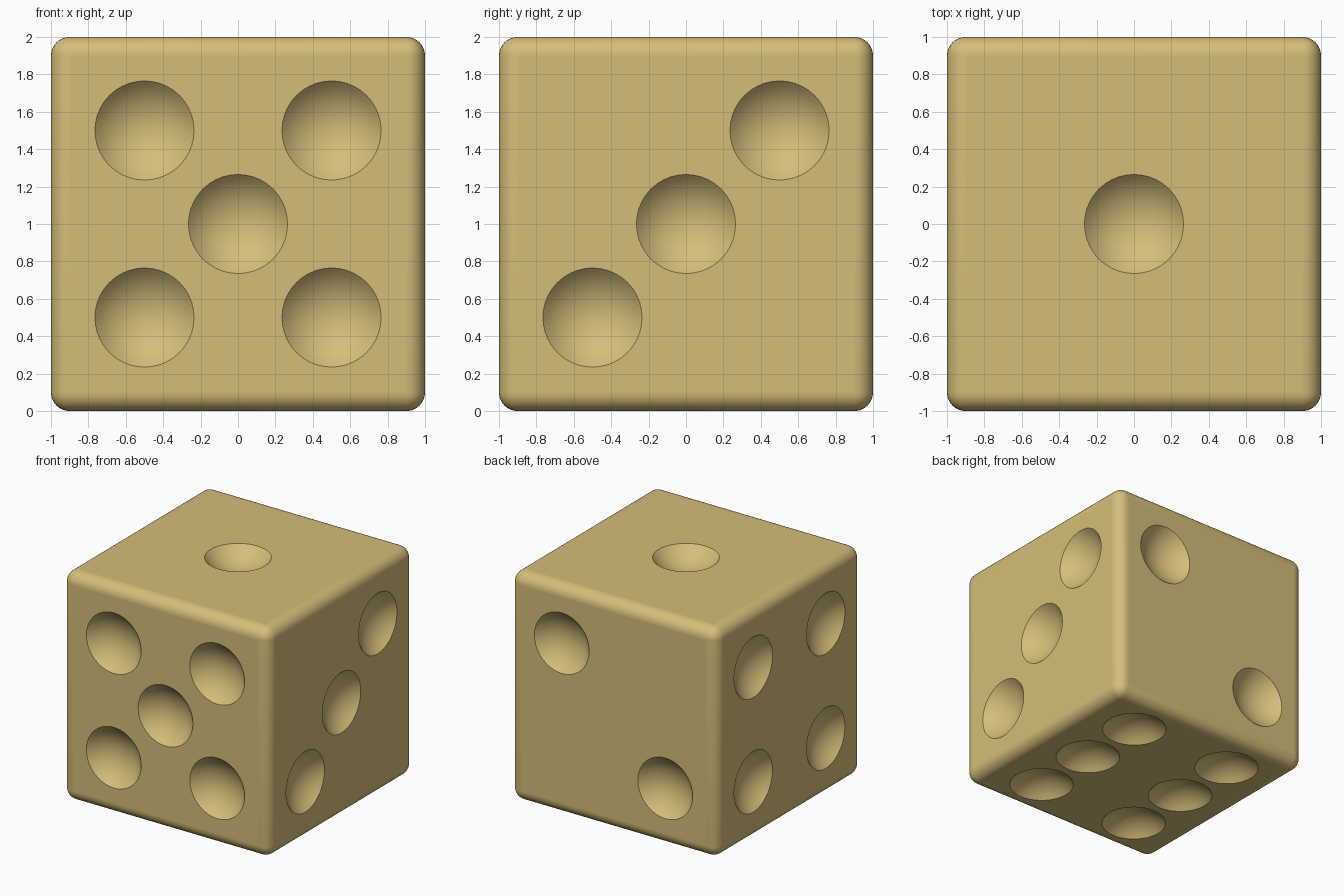
import bpy
import bmesh
from math import atan2, cos, hypot, pi, sin
from mathutils import Matrix, Vector

cube = bpy.data.objects.get("Cube")
if cube:
    bpy.data.objects.remove(cube, do_unlink=True)

HALF = 1.0          # half of the cube's side
ROUND = 0.1         # edge rounding
PIP_R = 0.265       # radius of the pip rim
OFFSET = 0.22       # distance of the pip's sphere centre outside the face
BALL_R = hypot(PIP_R, OFFSET)
SIDES = 40          # points round a pip
RINGS = 7           # rings from rim to pip bottom
X, Y, Z = Vector((1, 0, 0)), Vector((0, 1, 0)), Vector((0, 0, 1))

# Material
tan = bpy.data.materials.new("warm tan")
tan.use_nodes = True
colour = (0.66, 0.515, 0.195, 1.0)
tan.diffuse_color = colour
bsdf = tan.node_tree.nodes["Principled BSDF"]
bsdf.inputs["Base Color"].default_value = colour
bsdf.inputs["Roughness"].default_value = 0.6


def add_pip(bm, spot, normal, u_axis, v_axis):
    """Add a spherical dimple and return its rim edges."""
    centre = spot + normal * OFFSET
    steepest = atan2(PIP_R, OFFSET)
    rings = []
    for r in range(RINGS):
        a = steepest * (1 - r / RINGS)
        ring = []
        for s in range(SIDES):
            t = 2 * pi * s / SIDES
            out = u_axis * cos(t) + v_axis * sin(t)
            ring.append(bm.verts.new(centre + BALL_R * (out * sin(a) - normal * cos(a))))
        rings.append(ring)
    bottom = bm.verts.new(centre - normal * BALL_R)
    for s in range(SIDES):
        n = (s + 1) % SIDES
        for outer, inner in zip(rings, rings[1:]):
            bm.faces.new((outer[s], outer[n], inner[n], inner[s])).smooth = True
        bm.faces.new((rings[-1][s], rings[-1][n], bottom)).smooth = True
    rim = rings[0]
    return [bm.edges.get((rim[s], rim[(s + 1) % SIDES])) for s in range(SIDES)]


# Rounded cube body
bm = bmesh.new()
bmesh.ops.create_cube(bm, size=2 * HALF, matrix=Matrix.Translation((0, 0, HALF)))
bmesh.ops.bevel(bm, geom=bm.edges[:], offset=ROUND, segments=8, profile=0.5,
                affect='EDGES')
for face in bm.faces:
    face.smooth = True

# Pip layouts: face normal, u axis, v axis, pip positions
corners = [(u, v) for u in (-0.5, 0.5) for v in (-0.5, 0.5)]
diagonal = [(-0.5, -0.5), (0.5, 0.5)]
layouts = [
    (Z, X, Y, [(0, 0)]),
    (Y, X, Z, diagonal),
    (X, Y, Z, diagonal + [(0, 0)]),
    (-X, Y, Z, corners),
    (-Y, X, Z, corners + [(0, 0)]),
    (-Z, X, Y, [(u, v) for u in (-0.5, 0.5) for v in (-0.6, 0, 0.6)]),
]

# Replace each flat side by a panel with round holes and dimples in them
for normal, u_axis, v_axis, spots in layouts:
    middle = Z * HALF + normal * HALF
    side = min(bm.faces, key=lambda f: (f.calc_center_median() - middle).length)
    outline = list(side.edges)
    bmesh.ops.delete(bm, geom=[side], context='FACES_ONLY')
    for u, v in spots:
        outline += add_pip(bm, middle + u_axis * u + v_axis * v, normal, u_axis, v_axis)
    panel = bmesh.ops.triangle_fill(bm, edges=outline, use_beauty=True, normal=normal)
    for item in panel["geom"]:
        if isinstance(item, bmesh.types.BMFace):
            item.smooth = False

bmesh.ops.recalc_face_normals(bm, faces=bm.faces[:])
mesh = bpy.data.meshes.new("die_body")
bm.to_mesh(mesh)
bm.free()
mesh.materials.append(tan)
die = bpy.data.objects.new("die_body", mesh)
bpy.context.collection.objects.link(die)
